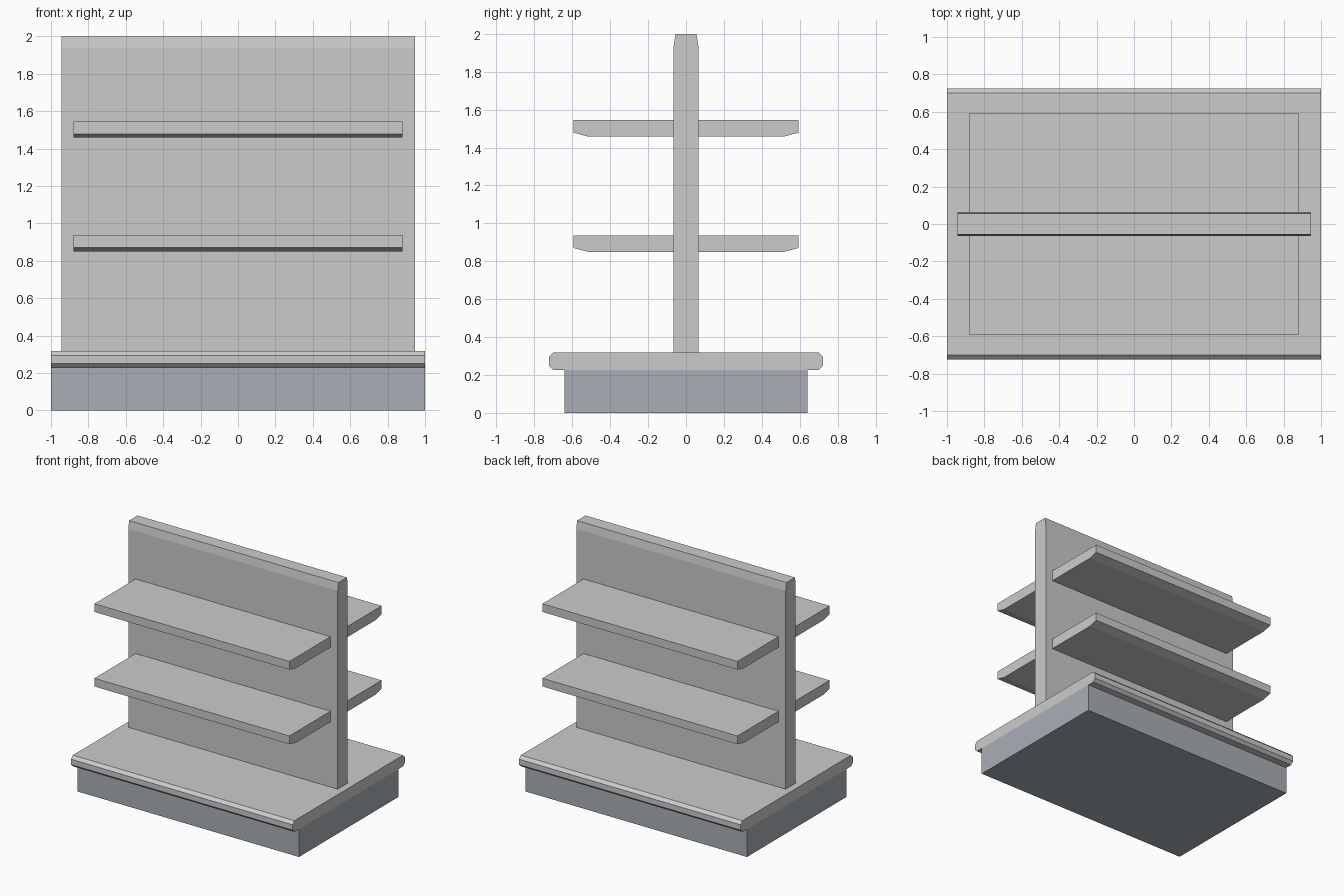
import bpy, bmesh

if "Cube" in bpy.data.objects:
    bpy.data.objects.remove(bpy.data.objects["Cube"])


def extrude_profile(name, points, half_width):
    """Sweep a closed (y, z) profile along x, centred on x = 0."""
    bm = bmesh.new()
    face = bm.faces.new([bm.verts.new((-half_width, y, z)) for y, z in points])
    swept = bmesh.ops.extrude_face_region(bm, geom=[face])["geom"]
    verts = [v for v in swept if isinstance(v, bmesh.types.BMVert)]
    bmesh.ops.translate(bm, verts=verts, vec=(2 * half_width, 0, 0))
    bmesh.ops.recalc_face_normals(bm, faces=bm.faces)
    mesh = bpy.data.meshes.new(name)
    bm.to_mesh(mesh)
    bm.free()
    obj = bpy.data.objects.new(name, mesh)
    bpy.context.collection.objects.link(obj)
    return obj


def symmetric(half):
    """Complete a right-hand (y, z) outline, listed bottom to top, across y = 0."""
    return half + [(-y, z) for y, z in reversed(half)]


# Darker plinth
plinth = extrude_profile("plinth", symmetric([(0.642, 0), (0.642, 0.227)]), 1.0)
dark = bpy.data.materials.new("dark_grey")
dark.diffuse_color = (0.40, 0.43, 0.47, 1)
dark.use_nodes = True
dark.node_tree.nodes["Principled BSDF"].inputs["Base Color"].default_value = dark.diffuse_color
plinth.data.materials.append(dark)

# Bottom deck with bevelled long edges
extrude_profile("bottom_deck", symmetric(
    [(0.70, 0.227), (0.724, 0.25), (0.724, 0.294), (0.70, 0.318)]), 1.0)

# Central back panel tapering at the top
extrude_profile("back_panel", symmetric(
    [(0.065, 0.318), (0.065, 1.936), (0.055, 2.0)]), 0.945)

# Two shelves on each side
for level, z in (("lower", 0.85), ("upper", 1.458)):
    for side, s in (("front", -1), ("rear", 1)):
        outline = [(0.065, z), (0.517, z), (0.594, z + 0.02),
                   (0.594, z + 0.087), (0.065, z + 0.087)]
        extrude_profile(f"{level}_{side}_shelf", [(s * y, h) for y, h in outline], 0.88)
